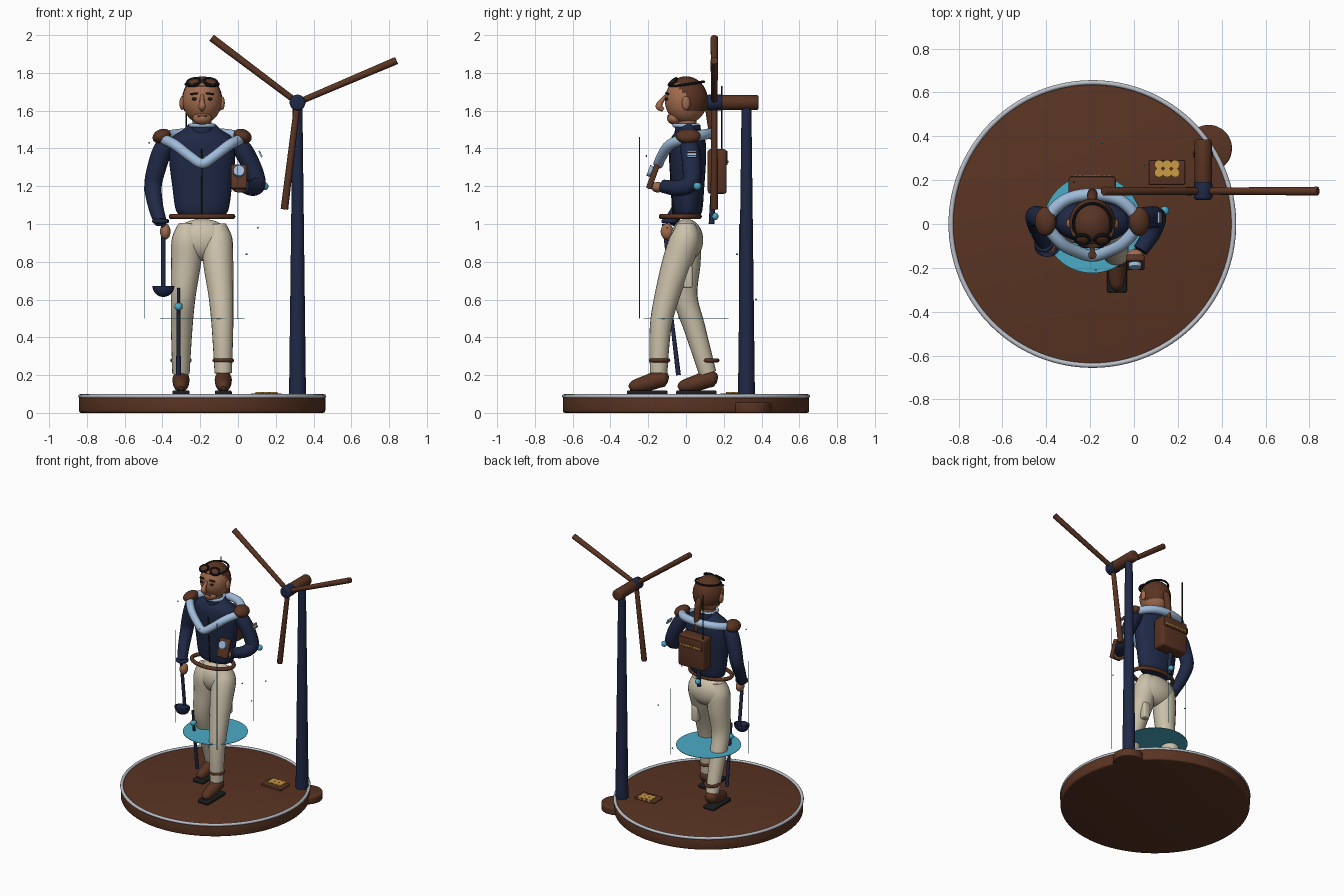
import bpy, bmesh, math
from mathutils import Vector, Matrix, Euler

if "Cube" in bpy.data.objects:
    bpy.data.objects.remove(bpy.data.objects["Cube"])


def material(name, r, g, b):
    m = bpy.data.materials.new(name)
    m.use_nodes = True
    m.diffuse_color = (r, g, b, 1)
    m.node_tree.nodes["Principled BSDF"].inputs["Base Color"].default_value = (r, g, b, 1)
    return m


BROWN = material("brown", .1, .034, .016)
NAVY = material("navy", .014, .022, .062)
CREAM = material("cream", .6, .53, .4)
SKIN = material("skin", .36, .15, .075)
CYAN = material("cyan", .07, .41, .56)
SKY = material("light blue", .35, .5, .7)
GOLD = material("gold", .6, .33, .06)
BLACK = material("black", .012, .012, .014)
SILVER = material("silver", .5, .53, .58)
CX = -.19  # figure and base axis


def make(name, bm, mat, loc=(0, 0, 0), rot=(0, 0, 0)):
    bmesh.ops.recalc_face_normals(bm, faces=bm.faces)
    me = bpy.data.meshes.new(name)
    bm.to_mesh(me)
    bm.free()
    me.materials.append(mat)
    ob = bpy.data.objects.new(name, me)
    bpy.context.collection.objects.link(ob)
    ob.location, ob.rotation_euler = loc, rot
    bpy.ops.object.select_all(action='DESELECT')
    ob.select_set(True)
    bpy.context.view_layer.objects.active = ob
    bpy.ops.object.shade_smooth_by_angle(angle=math.radians(40))
    return ob


def ball(name, mat, loc, size, rot=(0, 0, 0), keep=None):
    bm = bmesh.new()
    bmesh.ops.create_uvsphere(bm, u_segments=32, v_segments=20, radius=1)
    if keep:
        bmesh.ops.delete(bm, geom=[f for f in bm.faces if not keep(f.calc_center_median())], context='FACES')
    bmesh.ops.scale(bm, vec=size if isinstance(size, tuple) else (size,) * 3, verts=bm.verts)
    return make(name, bm, mat, loc, rot)


def rod(name, mat, a, b, r1, r2=None, sides=24, bevel=0):
    a, b = Vector(a), Vector(b)
    bm = bmesh.new()
    bmesh.ops.create_cone(bm, cap_ends=True, segments=sides, radius1=r1,
                          radius2=r1 if r2 is None else r2, depth=(b - a).length)
    if bevel:
        rims = [e for e in bm.edges if any(len(f.verts) > 4 for f in e.link_faces)]
        bmesh.ops.bevel(bm, geom=rims, offset=bevel, segments=3, affect='EDGES', profile=.5)
    turn = (b - a).to_track_quat('Z', 'Y').to_matrix().to_4x4()
    bm.transform(Matrix.Translation((a + b) / 2) @ turn)
    return make(name, bm, mat)


def box(name, mat, loc, size, bevel=0, rot=(0, 0, 0)):
    bm = bmesh.new()
    bmesh.ops.create_cube(bm, size=1)
    bmesh.ops.scale(bm, vec=size, verts=bm.verts)
    if bevel:
        bmesh.ops.bevel(bm, geom=bm.edges[:], offset=bevel, segments=3, affect='EDGES', profile=.5)
    return make(name, bm, mat, loc, rot)


def loft(name, mat, pts, closed=False, squash=1, sides=20, steps=5, loc=(0, 0, 0), rot=(0, 0, 0)):
    """Smooth tube through (x, y, z, radius) points."""
    p = [Vector(q) for q in pts]
    n = len(p)
    at = (lambda i: p[i % n]) if closed else (lambda i: p[max(0, min(n - 1, i))])
    path = []
    for i in range(n if closed else n - 1):
        a, b, c, d = at(i - 1), at(i), at(i + 1), at(i + 2)
        for k in range(steps):
            t = k / steps
            path.append(.5 * (2 * b + (c - a) * t + (2 * a - 5 * b + 4 * c - d) * t**2
                              + (3 * b - a - 3 * c + d) * t**3))
    if not closed:
        path.append(p[-1])
    m = len(path)
    ref = Vector((0, 0, 1)) if closed else Vector((1, 0, 0))
    bm, rings = bmesh.new(), []
    for i, q in enumerate(path):
        nxt = path[(i + 1) % m] if closed else path[min(i + 1, m - 1)]
        prv = path[i - 1] if closed else path[max(i - 1, 0)]
        t = (nxt - prv).xyz.normalized()
        u = (ref - t * ref.dot(t)).normalized()
        v = t.cross(u) * squash
        angles = [2 * math.pi * s / sides for s in range(sides)]
        rings.append([bm.verts.new(q.xyz + q.w * (u * math.cos(g) + v * math.sin(g))) for g in angles])
    for i in range(m if closed else m - 1):
        r, s = rings[i], rings[(i + 1) % m]
        for j in range(sides):
            k = (j + 1) % sides
            bm.faces.new((r[j], r[k], s[k], s[j]))
    if not closed:
        bm.faces.new(rings[0])
        bm.faces.new(rings[-1])
    return make(name, bm, mat, loc, rot)


def ring(name, mat, loc, rx, ry, r, rot=(0, 0, 0), count=16, sides=12):
    angles = [2 * math.pi * i / count for i in range(count)]
    return loft(name, mat, [(rx * math.cos(g), ry * math.sin(g), 0, r) for g in angles],
                closed=True, sides=sides, loc=loc, rot=rot)


# Round base with rim and side tab
rod("base", BROWN, (CX, 0, 0), (CX, 0, .088), .652, sides=96, bevel=.012)
ring("base_rim", SILVER, (CX, 0, .088), .645, .645, .011, count=32)
rod("base_tab", BROWN, (.34, .345, 0), (.34, .345, .055), .107, sides=48, bevel=.008)

# Wind turbine
HUB = Vector((.315, .15, 1.643))
rod("tower", NAVY, (.315, .32, .08), (.315, .32, 1.63), .045, .026, 32)
rod("nacelle", BROWN, (.315, .18, 1.643), (.315, .385, 1.643), .04, bevel=.012)
rod("hub", NAVY, (.315, .11, 1.643), (.315, .195, 1.643), .042, bevel=.012)
for deg in (23, 143, 263):
    g = math.radians(deg)
    rod("blade", BROWN, HUB, HUB + Vector((math.cos(g), 0, math.sin(g))) * .57, .016, .02, bevel=.004)

# Plate of discs on the base
box("floor_plate", BROWN, (.15, .235, .09), (.165, .11, .024), .005)
for i in range(3):
    for j in range(2):
        x, y = .114 + i * .037, .234 + j * .037
        rod("floor_disc", GOLD, (x, y, .095), (x, y, .11), .021)

# Hovering disc, light lines and motes
rod("hover_disc", CYAN, (CX, 0, .498), (CX, 0, .501), .224, sides=64)
for deg, top in ((187, 1.2), (307, 1.46), (67, 1.0)):
    x, y = CX + .308 * math.cos(math.radians(deg)), .308 * math.sin(math.radians(deg))
    rod("light_line", CYAN, (x, y, .5), (x, y, top), .002, sides=6)
for p in ((-.47, -.05, 1.43), (.045, .27, .84), (.105, -.1, .98), (-.145, .37, .6), (-.175, -.21, 1.36)):
    ball("mote", CYAN, p, .005)

# Legs, boots and ankle bands
ball("pelvis", CREAM, (CX, .003, .915), (.158, .088, .112))
for name, s, knee, mid, ankle in (("left", 1, -.1, -.135, -.145), ("right", -1, -.005, .045, .115)):
    fx = CX + s * .112
    loft(name + "_leg", CREAM, [(CX + s * .075, 0, 1.0, .05), (CX + s * .08, -.005, .92, .08),
         (CX + s * .085, knee * .45, .8, .08), (CX + s * .1, knee, .62, .066),
         (CX + s * .108, mid, .45, .057), (fx, ankle, .21, .046)])
    ring(name + "_ankle_band", BROWN, (fx, ankle + .005, .278), .046, .046, .011)
    loft(name + "_boot", BROWN, [(fx, ankle - .155, .13, .012), (fx, ankle - .13, .14, .032),
         (fx, ankle - .06, .158, .043), (fx, ankle, .178, .045), (fx, ankle + .035, .178, .04),
         (fx, ankle + .052, .175, .015)])
    box(name + "_sole", BLACK, (fx, ankle - .06, .106), (.09, .215, .026), .008)
box("thigh_pouch", CREAM, (-.09, .01, .72), (.05, .05, .12), .012)

# Torso, belt and zip
loft("torso", NAVY, [(CX, .01, 1.04, .1), (CX, .01, 1.07, .138), (CX, .01, 1.2, .158), (CX, .01, 1.35, .175),
     (CX, .01, 1.45, .165), (CX, .01, 1.5, .1), (CX, .01, 1.53, .07)], squash=.55, sides=32)
ring("belt", BROWN, (CX, -.03, 1.04), .162, .1, .014)
rod("zip", BLACK, (CX, -.068, 1.05), (CX, -.088, 1.4), .005, sides=8)
rod("neck", SKIN, (CX, .005, 1.49), (CX, .005, 1.58), .05)
rod("collar", NAVY, (CX, .01, 1.47), (CX, .01, 1.525), .072, .066)
ring("shirt_collar", SKY, (CX, 0, 1.522), .06, .062, .011)

# Padded scarf ring with shoulder pads
half = [(.06, -.13, 1.355, .027), (.145, -.085, 1.42, .028), (.205, .01, 1.455, .028), (.13, .105, 1.475, .028)]
loft("scarf", SKY, [(CX, -.145, 1.32, .027)] + [(CX + x, y, z, r) for x, y, z, r in half]
     + [(CX, .135, 1.48, .028)] + [(CX - x, y, z, r) for x, y, z, r in reversed(half)], closed=True)
for s in (-1, 1):
    ball("shoulder_pad", BROWN, (CX + s * .214, .012, 1.465), (.05, .066, .037), (0, s * .4, 0))

# Arms and hands
loft("right_arm", NAVY, [(-.35, .015, 1.45, .035), (-.395, .02, 1.4, .05), (-.43, .03, 1.3, .05),
     (-.45, .03, 1.2, .046), (-.435, -.03, 1.09, .04), (-.41, -.085, 1.01, .034)])
loft("left_arm", NAVY, [(-.03, .015, 1.45, .035), (.02, .02, 1.4, .05), (.07, .03, 1.31, .05),
     (.1, .025, 1.22, .047), (.08, -.04, 1.19, .042), (.03, -.12, 1.2, .035)])
ring("right_cuff", NAVY, (-.41, -.085, 1.015), .033, .033, .012)
ball("right_hand", SKIN, (-.385, -.1, .96), (.028, .034, .042))
ball("left_hand", SKIN, (.005, -.15, 1.195), (.04, .035, .028))
ball("elbow_light", CYAN, (.14, .06, 1.2), .021)
box("arm_patch", SKY, (.119, .03, 1.37), (.008, .05, .036), 0, (0, -.4, 0))
for k in (-1, 1):
    box("patch_stripe", BROWN, (.121 - k * .004, .03, 1.37 + k * .009), (.008, .05, .006), 0, (0, -.4, 0))

# Hand-held screen
tilt = (-.35, 0, 0)
box("screen", BROWN, (.005, -.175, 1.25), (.085, .03, .135), .008, tilt)
lens = Euler(tilt).to_matrix() @ Vector((0, 1, 0))
middle = Vector((.005, -.175, 1.275))
rod("screen_lens", SKY, middle, middle - lens * .026, .03)

# Ladle in the right hand, leg blade and back rod
rod("ladle_handle", NAVY, (-.395, -.115, 1.0), (-.395, -.075, .66), .012)
ball("ladle_bowl", NAVY, (-.395, -.105, .672), (.058, .045, .058), keep=lambda c: c.z < 0)
rod("ladle_top", NAVY, (-.395, -.105, .665), (-.395, -.105, .673), .045)
rod("leg_blade", NAVY, (-.315, -.095, .66), (-.315, -.04, .2), .008, .013)
ball("leg_light", CYAN, (-.315, -.085, .563), .022)
rod("back_rod", NAVY, (-.205, .135, 1.0), (-.205, .145, 1.18), .015)
ball("back_light", CYAN, (-.205, .152, 1.04), .02)

# Backpack with gold dashes and aerial
box("backpack", BROWN, (CX, .165, 1.278), (.216, .1, .236), .014)
box("backpack_flap", BROWN, (CX, .214, 1.35), (.2, .012, .075), .004)
for i in range(8):
    box("gold_dash", GOLD, (CX - .077 + i * .022, .22, 1.33), (.015, .008, .012))
rod("aerial", BLACK, (-.275, .19, 1.3), (-.275, .19, 1.73), .004, sides=8)

# Head, hair and ears
HEAD = Vector((CX, 0, 1.655))
ball("head", SKIN, HEAD, (.104, .112, .124))
ball("hair", BROWN, HEAD, (.107, .116, .127),
     keep=lambda c: c.z > .66 or (c.y > .02 and c.z > -.4) or (c.y > -.25 and c.z > .3))
loft("braid", BROWN, [(CX, .1, 1.66, .015), (CX, .125, 1.61, .024), (CX, .14, 1.5, .022), (CX, .15, 1.42, .012)])
loft("nose", SKIN, [(CX, -.105, 1.68, .009), (CX, -.13, 1.65, .013), (CX, -.142, 1.622, .019), (CX, -.12, 1.604, .01)])
box("mouth", BROWN, (CX, -.092, 1.572), (.05, .012, .012), .004)
ball("chin", SKIN, (CX, -.06, 1.56), (.05, .04, .035))
for s in (-1, 1):
    ball("ear", SKIN, (CX + s * .106, .0, 1.64), (.014, .022, .036))
    ball("eye", BLACK, (CX + s * .04, -.1, 1.662), (.014, .009, .009))
    box("eyebrow", BLACK, (CX + s * .042, -.1, 1.69), (.042, .012, .01), .003, (0, s * .12, s * .3))
    ring("goggle", BLACK, (CX + s * .045, -.07, 1.752), .034, .026, .008, (.7, s * .2, 0), sides=8)
    ball("goggle_lens", BROWN, (CX + s * .045, -.07, 1.752), (.032, .024, .008), (.7, s * .2, 0))
ring("goggle_strap", BLACK, (CX, .005, 1.74), .086, .09, .007, (.15, 0, 0), sides=8)
